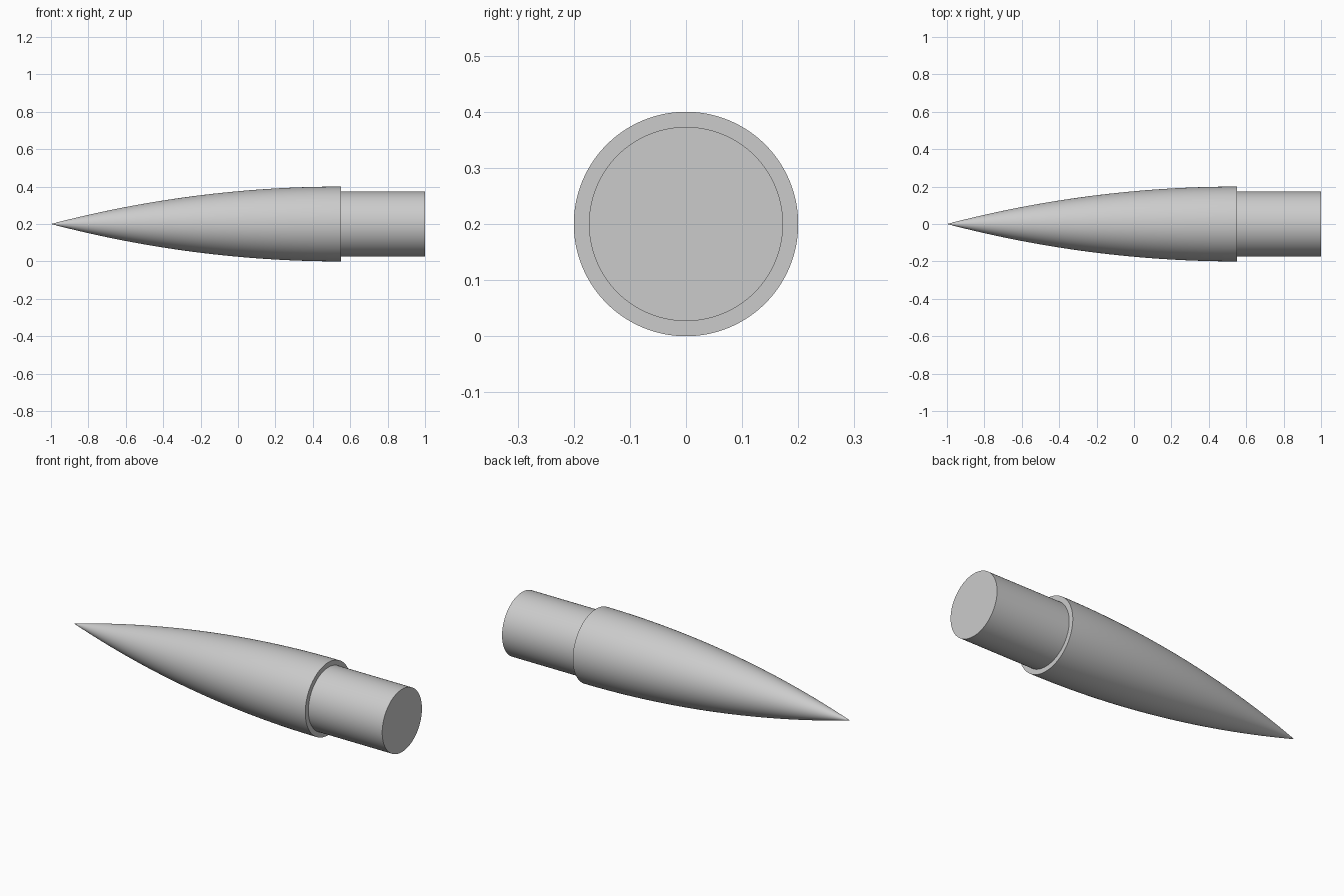
import bpy
import bmesh
import math
from mathutils import Matrix

cube = bpy.data.objects.get("Cube")
if cube:
    bpy.data.objects.remove(cube, do_unlink=True)

SIDES = 128
RADIUS = 0.2
SHOULDER_RADIUS = 0.173
TIP, BASE, END = -1.0, 0.55, 1.0

grey = bpy.data.materials.new("plain_grey")
grey.use_nodes = True
colour = (0.6, 0.6, 0.6, 1)
grey.diffuse_color = colour
grey.node_tree.nodes["Principled BSDF"].inputs["Base Color"].default_value = colour


def lathe(name, profile):
    """Revolve (x, radius) points about the long axis."""
    bm = bmesh.new()
    verts = [bm.verts.new((x, 0, r)) for x, r in profile]
    edges = [bm.edges.new(pair) for pair in zip(verts, verts[1:])]
    bmesh.ops.spin(bm, geom=verts + edges, cent=(0, 0, 0), axis=(1, 0, 0),
                   angle=math.tau, steps=SIDES, use_duplicate=False)
    bmesh.ops.remove_doubles(bm, verts=bm.verts, dist=1e-5)
    bmesh.ops.recalc_face_normals(bm, faces=bm.faces)
    bm.transform(Matrix.Translation((0, 0, RADIUS)))
    mesh = bpy.data.meshes.new(name)
    bm.to_mesh(mesh)
    bm.free()
    mesh.materials.append(grey)
    obj = bpy.data.objects.new(name, mesh)
    bpy.context.collection.objects.link(obj)
    bpy.ops.object.select_all(action="DESELECT")
    obj.select_set(True)
    bpy.context.view_layer.objects.active = obj
    bpy.ops.object.shade_smooth_by_angle(angle=math.radians(30))
    return obj


# Tangent ogive: a circular arc that runs parallel to the axis at the base
length = BASE - TIP
arc = (RADIUS ** 2 + length ** 2) / (2 * RADIUS)
STEPS = 48
ogive = [(TIP, 0)]
for i in range(1, STEPS + 1):
    d = length * i / STEPS
    ogive.append((TIP + d, math.sqrt(arc ** 2 - (length - d) ** 2) + RADIUS - arc))

# Nose, step and shoulder form one closed body
lathe("nose_cone", ogive + [(BASE, SHOULDER_RADIUS), (END, SHOULDER_RADIUS), (END, 0)])
